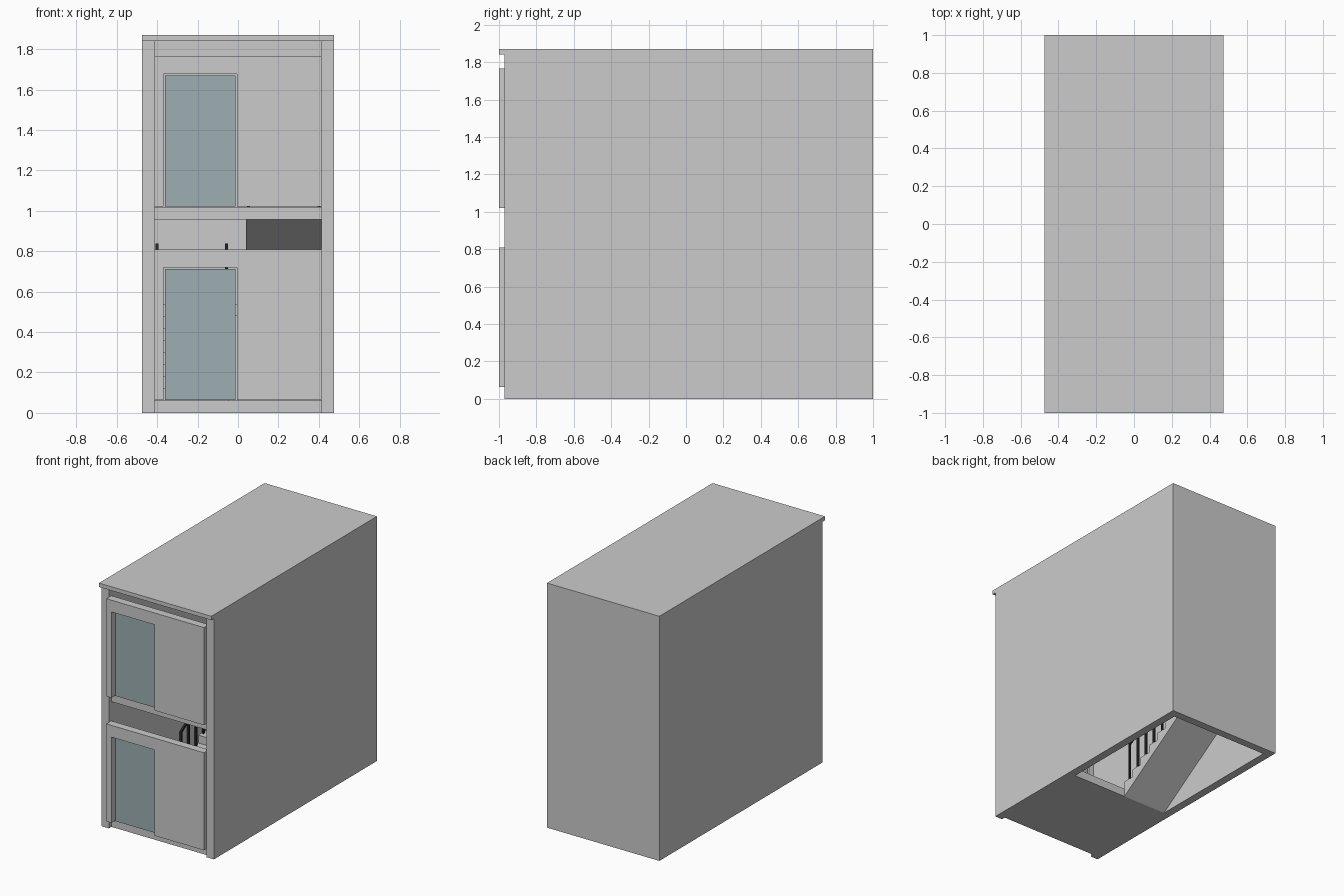
import bpy, bmesh
from mathutils import Vector

if "Cube" in bpy.data.objects:
    bpy.data.objects.remove(bpy.data.objects["Cube"])


def material(name, c):
    m = bpy.data.materials.new(name)
    m.diffuse_color = (*c, 1)
    m.use_nodes = True
    m.node_tree.nodes["Principled BSDF"].inputs["Base Color"].default_value = m.diffuse_color
    return m


GLASS = material("door_glass", (0.34, 0.43, 0.45))
SLAB = material("slab_grey", (0.57, 0.57, 0.54))
RAIL = material("rail_black", (0.02, 0.02, 0.02))


def finish(name, bm, mat=None):
    bmesh.ops.recalc_face_normals(bm, faces=bm.faces[:])
    me = bpy.data.meshes.new(name)
    bm.to_mesh(me)
    bm.free()
    ob = bpy.data.objects.new(name, me)
    bpy.context.collection.objects.link(ob)
    if mat:
        me.materials.append(mat)
    return ob


def extrude(name, pts, offset, mat=None):
    bm = bmesh.new()
    face = bm.faces.new([bm.verts.new(p) for p in pts])
    out = bmesh.ops.extrude_face_region(bm, geom=[face], use_keep_orig=True)
    moved = [g for g in out["geom"] if isinstance(g, bmesh.types.BMVert)]
    bmesh.ops.translate(bm, verts=moved, vec=Vector(offset))
    return finish(name, bm, mat)


def box(name, x, y, z, mat=None):
    return extrude(name, [(x[0], y[0], z[0]), (x[1], y[0], z[0]),
                          (x[1], y[1], z[0]), (x[0], y[1], z[0])],
                   (0, 0, z[1] - z[0]), mat)


W, IN = 0.475, 0.413
Y0, Y1 = -0.16, 0.56          # stair run
STEPS, RISE = 8, 0.48
TREAD, RISER = (Y1 - Y0) / STEPS, RISE / STEPS

# U-shaped shell and roof
extrude("walls", [(-W, -.97, 0), (-W, 1, 0), (W, 1, 0), (W, -.97, 0),
                  (IN, -.97, 0), (IN, .94, 0), (-IN, .94, 0), (-IN, -.97, 0)],
        (0, 0, 1.84))
box("roof", (-W, W), (-1, 1), (1.84, 1.87))

# Floors, front panels with a door opening, and glass doors
for level, z in (("lower", 0), ("upper", 0.957)):
    box(level + "_floor", (-IN, IN), (-.94, Y0), (z, z + .062), SLAB)
    b, d, t = z + .064, z + .72, z + .81
    profile = [(-IN, b), (-.37, b), (-.37, d), (-.005, d),
               (-.005, b), (IN, b), (IN, t), (-IN, t)]
    extrude(level + "_front_panel", [(x, -1, pz) for x, pz in profile],
            (0, .06, 0))
    box(level + "_door", (-.362, -.012), (-.96, -.945), (b, d - .007), GLASS)

# Half landing
box("half_landing", (-IN, IN), (Y1, .94), (.48, .54), SLAB)


def flight(name, x0, x1, place):
    # Saw-tooth flight with sloping underside
    prof = [(Y0, 0), (Y0, .06)]
    for i in range(STEPS):
        z = .06 + (i + 1) * RISER
        prof += [(Y0 + i * TREAD, z), (Y0 + (i + 1) * TREAD, z)]
    prof += [(Y1, .48)]
    prof.pop(1)
    extrude(name, [(x0, *place(y, z)) for y, z in prof], (x1 - x0, 0, 0), SLAB)
    # Handrails and balusters on both sides
    for side, x in (("left", x0 + .012), ("right", x1 - .012)):
        r = .007
        ya, yb = Y0 + TREAD / 2, Y1 - TREAD / 2
        za, zb = .12 + .31 - RISER / 2, .54 + .31 - RISER / 2
        rail = [(ya - r, za), (yb + r, zb), (yb + r, zb + .018), (ya - r, za + .018)]
        extrude(f"{name}_{side}_handrail", [(x - r, *place(y, z)) for y, z in rail],
                (2 * r, 0, 0), RAIL)
        for i in range(STEPS):
            y, z = Y0 + (i + .5) * TREAD, .06 + (i + 1) * RISER
            post = [(y - r, z), (y + r, z), (y + r, z + .285), (y - r, z + .285)]
            extrude(f"{name}_{side}_baluster", [(x - r, *place(*p)) for p in post],
                    (2 * r, 0, 0), RAIL)


# Two flights, the second turning back towards the front
flight("lower_flight", -IN, -.045, lambda y, z: (y, z))
flight("upper_flight", .04, IN, lambda y, z: (Y0 + Y1 - y, z + RISE))
